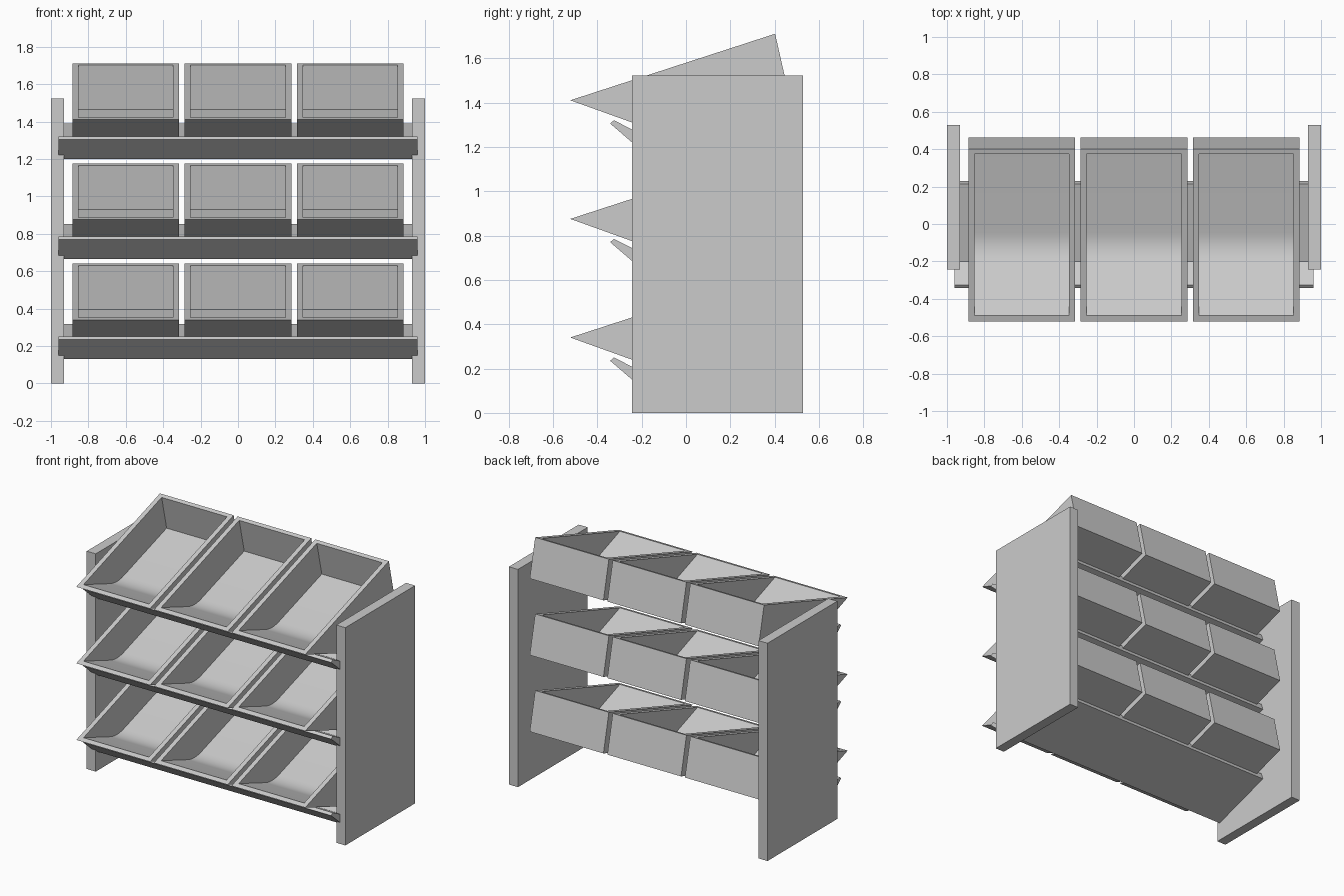
import bpy, bmesh
from mathutils import Vector

cube = bpy.data.objects.get("Cube")
if cube:
    bpy.data.objects.remove(cube, do_unlink=True)

grey = bpy.data.materials.new("light_grey")
grey.use_nodes = True
colour = (0.6, 0.6, 0.6, 1)
grey.diffuse_color = colour
grey.node_tree.nodes["Principled BSDF"].inputs["Base Color"].default_value = colour


def finish(name, bm):
    """Turn a bmesh into a grey object."""
    bmesh.ops.recalc_face_normals(bm, faces=bm.faces[:])
    mesh = bpy.data.meshes.new(name)
    bm.to_mesh(mesh)
    bm.free()
    mesh.materials.append(grey)
    obj = bpy.data.objects.new(name, mesh)
    bpy.context.collection.objects.link(obj)
    return obj


def row(bm, x, profile):
    return [bm.verts.new((x, y, z)) for y, z in profile]


def prism(name, profile, x0, x1):
    """Extrude a closed (y, z) profile along x."""
    bm = bmesh.new()
    a, b = row(bm, x0, profile), row(bm, x1, profile)
    bm.faces.new(a)
    bm.faces.new(b)
    for i in range(len(a)):
        j = (i + 1) % len(a)
        bm.faces.new((a[i], a[j], b[j], b[i]))
    return finish(name, bm)


def rounded(front, bend, corner, back, reach=0.08, steps=6):
    """Trough profile: front rim, rounded bend, back corner, back rim."""
    front, bend, corner = Vector(front), Vector(bend), Vector(corner)
    p = bend + (front - bend).normalized() * reach
    q = bend + (corner - bend).normalized() * reach
    arc = [p.lerp(bend, i / steps).lerp(bend.lerp(q, i / steps), i / steps)
           for i in range(steps + 1)]
    return [front, *arc, corner, Vector(back)]


def lift(profile, dz):
    return [(y, z + dz) for y, z in profile]


# Open bin: outer and inner trough skins joined by a flat rim
outer = rounded((-0.522, 1.41), (-0.11, 1.262), (0.462, 1.445), (0.402, 1.71))
inner = rounded((-0.488, 1.421), (-0.12, 1.289), (0.43, 1.465), (0.375, 1.701))


def make_bin(name, cx, dz, half=0.285, wall=0.032):
    bm = bmesh.new()
    out_r, out_l = [row(bm, cx + s * half, lift(outer, dz)) for s in (-1, 1)]
    in_r, in_l = [row(bm, cx + s * (half - wall), lift(inner, dz)) for s in (-1, 1)]
    for a, b in ((out_r, out_l), (in_r, in_l)):
        for i in range(len(a) - 1):
            bm.faces.new((a[i], a[i + 1], b[i + 1], b[i]))
        bm.faces.new(a)
        bm.faces.new(b)
    for i in (0, -1):
        bm.faces.new((out_r[i], out_l[i], in_l[i], in_r[i]))
    for o, n in ((out_r, in_r), (out_l, in_l)):
        bm.faces.new((o[0], n[0], n[-1], o[-1]))
    obj = finish(name, bm)
    bpy.ops.object.select_all(action='DESELECT')
    obj.select_set(True)
    bpy.context.view_layer.objects.active = obj
    bpy.ops.object.shade_smooth_by_angle()


# Side panels
panel = [(-0.243, 0), (0.528, 0), (0.528, 1.522), (-0.243, 1.522)]
prism("right_side_panel", panel, -1, -0.93)
prism("left_side_panel", panel, 0.93, 1)

# Tilted shelves with a front lip, each holding three bins
shelf = [(-0.342, 1.305), (-0.325, 1.32), (-0.2, 1.256),
         (0.215, 1.388), (0.23, 1.342), (-0.22, 1.2)]
for level, dz in (("top", 0), ("middle", -0.535), ("bottom", -1.07)):
    prism(level + "_shelf", lift(shelf, dz), -0.96, 0.96)
    for side, cx in (("right", -0.6), ("centre", 0), ("left", 0.6)):
        make_bin(f"{level}_{side}_bin", cx, dz)
